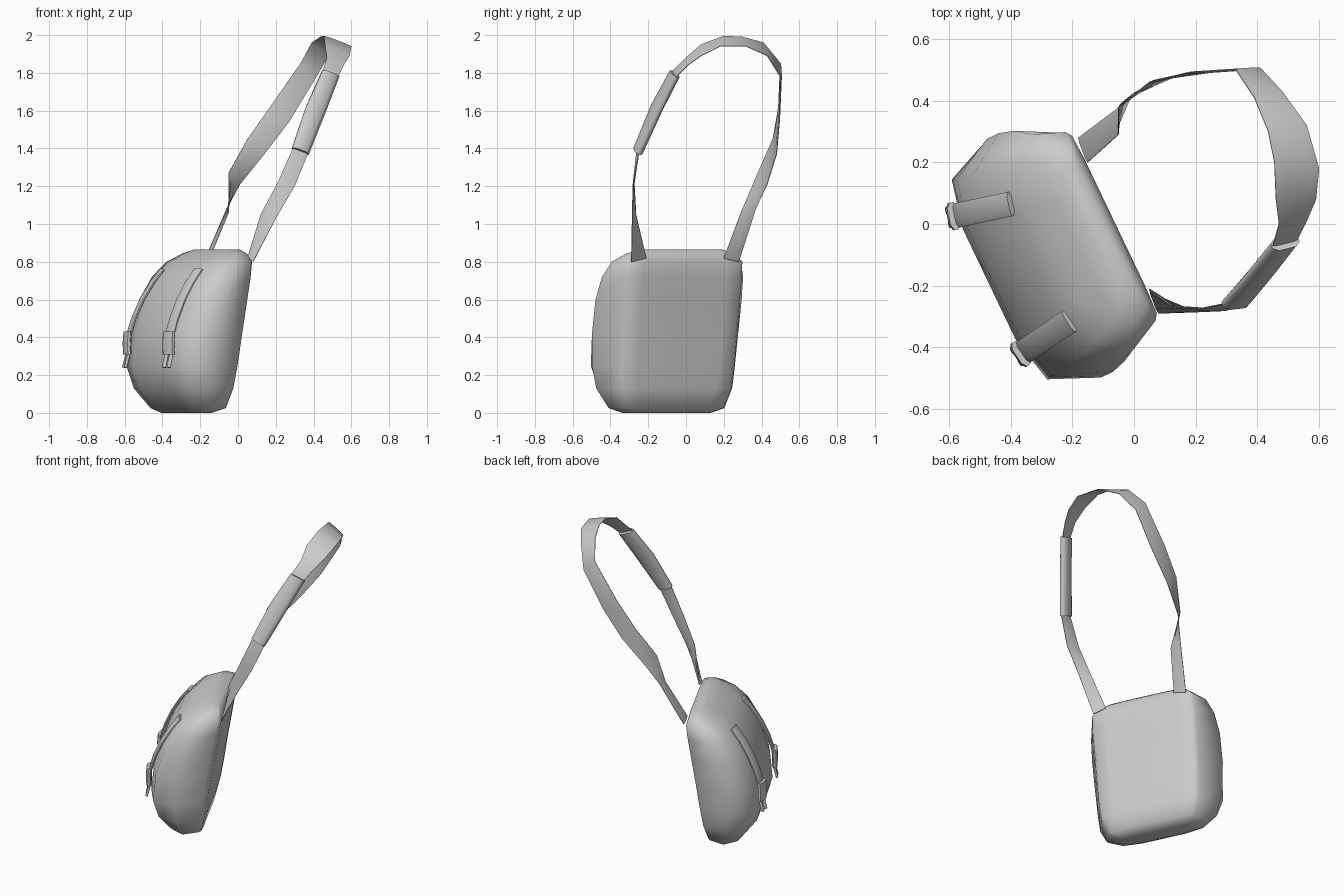
import bpy, bmesh, math
from mathutils import Vector

cube = bpy.data.objects.get("Cube")
if cube:
    bpy.data.objects.remove(cube, do_unlink=True)

GREY = (0.6, 0.6, 0.6, 1)
mat = bpy.data.materials.new("grey_fabric")
mat.use_nodes = True
mat.diffuse_color = GREY
mat.node_tree.nodes["Principled BSDF"].inputs["Base Color"].default_value = GREY

ORIGIN = Vector((-0.06, 0, 0))      # middle of the back panel's top edge
ACROSS = Vector((-0.43, 0.90, 0))   # along the bag's width
OUT = Vector((-0.90, -0.43, 0))     # from back panel to front


def bag_point(s, d, z):
    return ORIGIN + ACROSS * s + OUT * d + Vector((0, 0, z))


def make_object(name, bm, angle=60):
    bmesh.ops.recalc_face_normals(bm, faces=bm.faces)
    me = bpy.data.meshes.new(name)
    bm.to_mesh(me)
    bm.free()
    me.materials.append(mat)
    ob = bpy.data.objects.new(name, me)
    bpy.context.collection.objects.link(ob)
    bpy.ops.object.select_all(action='DESELECT')
    ob.select_set(True)
    bpy.context.view_layer.objects.active = ob
    bpy.ops.object.shade_smooth_by_angle(angle=math.radians(angle))
    return ob


def loft(bm, rings, closed=True):
    """Skin a list of equal-length point rings."""
    vs = [[bm.verts.new(p) for p in r] for r in rings]
    n = len(vs[0])
    for a, b in zip(vs, vs[1:]):
        for i in range(n if closed else n - 1):
            j = (i + 1) % n
            bm.faces.new((a[i], a[j], b[j], b[i]))
    if closed:
        bm.faces.new(vs[0])
        bm.faces.new(vs[-1])


def ribbon(name, pairs, thick, widen=1.0):
    """Strap skinned between pairs of edge points, as a flattened tube."""
    bm = bmesh.new()
    mids = [(Vector(p) + Vector(q)) / 2 for p, q in pairs]
    rings = []
    for i, (p, q) in enumerate(pairs):
        half = (Vector(p) - Vector(q)) / 2 * widen
        along = mids[min(i + 1, len(mids) - 1)] - mids[max(i - 1, 0)]
        n = half.cross(along).normalized() * thick / 2
        m = mids[i]
        rings.append([m - half - n * 0.4, m - half * 0.6 - n, m + half * 0.6 - n,
                      m + half - n * 0.4, m + half + n * 0.4, m + half * 0.6 + n,
                      m - half * 0.6 + n, m - half + n * 0.4])
    loft(bm, rings)
    return make_object(name, bm)


# Bag body: z, back depth, front depth, half widths at back, middle, front
levels = [
    (0.000, 0.19, 0.29, 0.23, 0.26, 0.22),
    (0.025, 0.13, 0.34, 0.29, 0.34, 0.27),
    (0.13, 0.105, 0.42, 0.33, 0.40, 0.33),
    (0.25, 0.085, 0.455, 0.34, 0.42, 0.36),
    (0.42, 0.06, 0.44, 0.345, 0.43, 0.355),
    (0.60, 0.03, 0.385, 0.345, 0.43, 0.345),
    (0.72, 0.01, 0.31, 0.345, 0.415, 0.335),
    (0.80, 0.00, 0.23, 0.34, 0.38, 0.31),
    (0.845, 0.01, 0.14, 0.29, 0.31, 0.27),
    (0.865, 0.03, 0.10, 0.23, 0.24, 0.21),
]
rings = []
for z, db, df, wb, wm, wf in levels:
    t = df - db
    half = [(wb - 0.10, db), (wb - 0.02, db + 0.004), (wb, db + 0.08 * t),
            (wm, db + 0.52 * t), (wf, df - 0.10 * t), (wf * 0.55, df)]
    ring = half + [(-s, d) for s, d in reversed(half)]
    rings.append([bag_point(s, d, z) for s, d in ring])
bm = bmesh.new()
loft(bm, rings)
make_object("bag_body", bm, 75)

# Shoulder strap: loop from the front corner, over the top, to the rear corner
strap = [
    ((.08, -.29, .80), (.05, -.21, .82)),
    ((.20, -.285, 1.03), (.12, -.265, 1.05)),
    ((.30, -.28, 1.20), (.21, -.275, 1.22)),
    ((.37, -.25, 1.37), (.29, -.26, 1.40)),
    ((.46, -.14, 1.60), (.37, -.17, 1.63)),
    ((.53, -.05, 1.78), (.45, -.07, 1.81)),
    ((.56, .01, 1.84), (.47, 0, 1.88)),
    ((.59, .08, 1.89), (.46, .08, 1.95)),
    ((.60, .18, 1.94), (.455, .20, 1.995)),
    ((.56, .32, 1.94), (.435, .30, 1.99)),
    ((.48, .43, 1.89), (.39, .41, 1.96)),
    ((.41, .505, 1.77), (.33, .50, 1.85)),
    ((.27, .495, 1.54), (.17, .49, 1.62)),
    ((.14, .48, 1.37), (.05, .46, 1.45)),
    ((.01, .43, 1.21), (-.05, .38, 1.27)),
    ((-.06, .37, 1.08), (-.05, .29, 1.06)),
    ((-.18, .28, .80), (-.15, .20, .82)),
]
ribbon("shoulder_strap", strap, 0.008)
ribbon("shoulder_pad", strap[3:6], 0.045, 1.1)


# Closing straps with buckles on the front
def closing_strap(side, top, yaw):
    out = Vector((math.cos(yaw), math.sin(yaw), 0))
    across = Vector((-out.y, out.x, 0))

    def pt(t, z, w):
        return Vector(top) + out * t + across * w + Vector((0, 0, z))

    def band(name, path, w, thick, shift=0.0):
        ribbon(name, [(pt(t, z, shift + w), pt(t, z, shift - w)) for t, z in path], thick)

    band(side + "_closing_strap",
         [(0, .76), (.055, .69), (.11, .60), (.155, .50), (.18, .42), (.185, .33)], .04, .018)
    band(side + "_buckle", [(.188, .43), (.193, .37), (.19, .31)], .045, .034)
    for k in (-1, 1):
        band(side + "_strap_tail_" + ("a" if k < 0 else "b"),
             [(.185, .32), (.195, .28), (.205, .24)], .014, .014, k * .022)


closing_strap("left", (-.40, .065, 0), math.radians(192))
closing_strap("right", (-.21, -.315, 0), math.radians(214))
